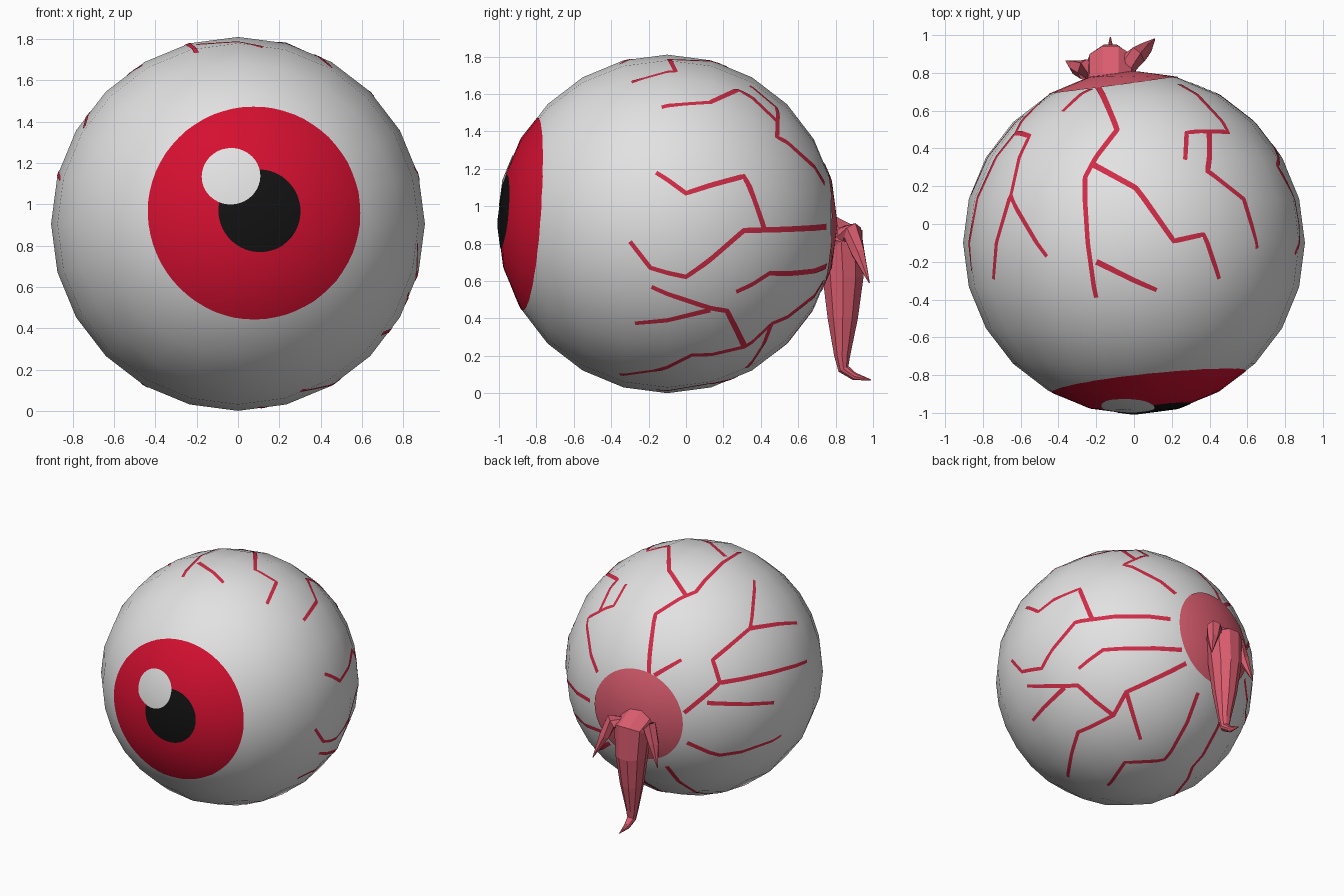
import bpy, bmesh, math
from mathutils import Vector, Matrix
from mathutils.bvhtree import BVHTree

if "Cube" in bpy.data.objects:
    bpy.data.objects.remove(bpy.data.objects["Cube"])

R = 0.905
C = Vector((0, -0.1, 0.905))


def material(name, rgb):
    m = bpy.data.materials.new(name)
    m.diffuse_color = (*rgb, 1)
    m.use_nodes = True
    m.node_tree.nodes["Principled BSDF"].inputs["Base Color"].default_value = m.diffuse_color
    return m


WHITE = material("eye white", (0.76, 0.76, 0.76))
RED = material("iris red", (0.66, 0.005, 0.03))
BLACK = material("pupil black", (0.006, 0.006, 0.006))
VEIN = material("vein red", (0.64, 0.025, 0.065))
PINK = material("nerve pink", (0.71, 0.11, 0.16))


def add_object(name, verts, faces, mat, smooth):
    me = bpy.data.meshes.new(name)
    me.from_pydata(verts, [], faces)
    me.materials.append(mat)
    me.polygons.foreach_set("use_smooth", [smooth] * len(me.polygons))
    ob = bpy.data.objects.new(name, me)
    bpy.context.collection.objects.link(ob)
    return ob


# Eyeball: smooth 24-sided sphere with its poles front and back
bm = bmesh.new()
bmesh.ops.create_uvsphere(bm, u_segments=24, v_segments=12, radius=R,
                          matrix=Matrix.Translation(C) @ Matrix.Rotation(math.pi / 2, 4, 'X'))
tree = BVHTree.FromBMesh(bm)
me = bpy.data.meshes.new("eyeball")
bm.to_mesh(me)
bm.free()
me.materials.append(WHITE)
me.polygons.foreach_set("use_smooth", [True] * len(me.polygons))
bpy.context.collection.objects.link(bpy.data.objects.new("eyeball", me))


def add_plate(name, dirs, faces, lift, mat):
    """Thin sheet lying on the eyeball, shaded like the sphere."""
    verts = []
    for d in dirs:
        hit = tree.ray_cast(C, d)[0] or C + d * R
        verts.append(hit + d * lift)
    out = []
    for f in faces:
        n = (verts[f[1]] - verts[f[0]]).cross(verts[f[2]] - verts[f[0]])
        out.append(f if n.dot(dirs[f[0]]) > 0 else f[::-1])
    ob = add_object(name, verts, out, mat, True)
    ob.data.normals_split_custom_set_from_vertices([tuple(d) for d in dirs])


def add_cap(name, axis, degrees, lift, mat, seg=64):
    """Round patch around an axis."""
    rot = Vector(axis).normalized().to_track_quat('Z', 'Y')
    rings = max(6, round(degrees / 1.4))
    dirs = [rot @ Vector((0, 0, 1))]
    for i in range(1, rings + 1):
        a = math.radians(degrees) * i / rings
        for k in range(seg):
            t = math.tau * k / seg
            dirs.append(rot @ Vector((math.sin(a) * math.cos(t), math.sin(a) * math.sin(t), math.cos(a))))
    faces = [(0, 1 + k, 1 + (k + 1) % seg) for k in range(seg)]
    for i in range(rings - 1):
        a, b = 1 + i * seg, 1 + (i + 1) * seg
        faces += [(a + k, b + k, b + (k + 1) % seg, a + (k + 1) % seg) for k in range(seg)]
    add_plate(name, dirs, faces, lift, mat)


# Iris, pupil, highlight and the pink patch at the back
add_cap("iris", (0.107, -0.99, 0.073), 35, 0.003, RED)
add_cap("pupil", (0.118, -0.99, 0.072), 12.8, 0.0055, BLACK)
add_cap("highlight", (-0.038, -0.965, 0.258), 9, 0.008, WHITE)
add_cap("nerve_patch", (-0.13, 0.99, -0.02), 22.5, 0.0055, PINK)


def on_sphere(view, p):
    """Direction from the eye centre to a point seen in a view."""
    a, e = math.radians(view[0]), math.radians(view[1])
    flat = Vector((math.sin(a), -math.cos(a), 0))
    right = Vector((math.cos(a), math.sin(a), 0))
    up = -math.sin(e) * flat + Vector((0, 0, math.cos(e)))
    toward = math.cos(e) * flat + Vector((0, 0, math.sin(e)))
    u, v = p
    if view[2]:
        u, v = u - right.dot(C), v - up.dot(C)
    depth = math.sqrt(max(0.0, 0.81 - u * u - v * v))
    return (right * u + up * v + toward * depth).normalized()


# Veins: few-point paths seen along (azimuth, elevation);
# the flag tells whether they are in model coordinates or measured from the eye centre
SIDE, TOP, BELOW = (90, 0, True), (0, 90, True), (0, -90, True)
BACK_LEFT, BACK_RIGHT = (215, 25, False), (140, -25, False)
VEINS = [
    (SIDE, [(.75, .89), (.31, .87), (0, .62), (-.19, .67), (-.3, .81)]),
    (SIDE, [(.42, .87), (.31, 1.16), (0, 1.07), (-.16, 1.18)]),
    (SIDE, [(.75, .68), (.45, .64), (.27, .54)]),
    (TOP, [(.24, .74), (.5, .485), (.28, .485), (.27, .34)]),
    (TOP, [(.4, .485), (.39, .28), (.58, .13), (.65, -.13)]),
    (TOP, [(-.2, .74), (-.09, .5), (-.26, .25), (-.2, -.39)]),
    (TOP, [(-.2, -.2), (.12, -.35)]),
    (TOP, [(-.23, .32), (.01, .19), (.21, -.09), (.37, -.055), (.45, -.29)]),
    (BACK_LEFT, [(-.07, -.32), (.18, -.11), (.13, .05), (.39, .27), (.42, .61)]),
    (BACK_LEFT, [(.39, .27), (.72, .31)]),
    (BACK_LEFT, [(.19, -.11), (.79, .04)]),
    (BACK_LEFT, [(.09, -.25), (.56, -.25)]),
    (BACK_LEFT, [(-.05, -.53), (.18, -.62), (.61, -.48)]),
    (BACK_LEFT, [(-.28, -.06), (-.09, .05)]),
    (BACK_RIGHT, [(.43, .03), (.01, -.18), (-.08, -.34), (-.33, -.45), (-.4, -.73)]),
    (BACK_RIGHT, [(-.08, -.34), (-.33, -.13), (-.69, -.11)]),
    (BACK_RIGHT, [(-.42, -.14), (-.65, -.35)]),
    (BACK_RIGHT, [(.01, -.18), (.11, -.5)]),
    (BACK_RIGHT, [(.51, -.17), (.28, -.63), (0, -.65), (-.12, -.8)]),
    (BELOW, [(-.29, -.65), (-.33, -.25), (-.46, .15)]),
]

dirs, faces = [], []
for view, path in VEINS:
    pts = [on_sphere(view, p) for p in path]
    line = [pts[0]]
    for a, b in zip(pts, pts[1:]):
        n = max(2, math.ceil((b - a).length / 0.025))
        line += [a.lerp(b, i / n).normalized() for i in range(1, n + 1)]
    last = len(line) - 1
    for i, d in enumerate(line):
        tangent = line[min(i + 1, last)] - line[max(i - 1, 0)]
        side = d.cross(tangent).normalized() * (0.018 - 0.005 * i / last)
        k = len(dirs)
        dirs += [(d - side).normalized(), (d + side).normalized()]
        if i:
            faces.append((k - 2, k, k + 1, k - 1))
add_plate("veins", dirs, faces, 0.003, VEIN)


def add_tube(name, path, sides):
    """Tapering faceted tube through (x, y, z, radius) points."""
    pts = [Vector(p[:3]) for p in path]
    verts, faces = [], []
    for i, p in enumerate(pts):
        t = pts[min(i + 1, len(pts) - 1)] - pts[max(i - 1, 0)]
        t.normalize()
        u = t.cross(Vector((1, 0, 0))).normalized()
        w = t.cross(u)
        for k in range(sides):
            a = math.tau * (k + 0.5) / sides
            verts.append(p + path[i][3] * (math.cos(a) * u + math.sin(a) * w))
    for i in range(len(pts) - 1):
        for k in range(sides):
            a, b, j = i * sides, (i + 1) * sides, (k + 1) % sides
            faces.append((a + k, a + j, b + j, b + k))
    faces += [tuple(range(sides))[::-1], tuple(range(len(verts) - sides, len(verts)))]
    add_object(name, verts, faces, PINK, False)


# Hanging nerve with a curled tip
MID = -0.125
add_tube("nerve_tail", [(MID, y, z, r) for y, z, r in (
    (.72, .84, .14), (.83, .81, .135), (.84, .62, .115), (.838, .4, .085),
    (.835, .2, .045), (.842, .13, .032), (.9, .09, .022), (.99, .07, .003))], 10)

# Two side spikes, mirrored; the left one leans less to the back
for name, s, lean in (("right_spike", 1, 0), ("left_spike", -1, 0.5)):
    add_tube(name, [(MID + s * off, y - lean * off, z, r) for off, y, z, r in (
        (.06, .82, .83, .06), (.14, .89, .86, .055), (.18, .92, .75, .04), (.235, .98, .59, .003))], 6)
